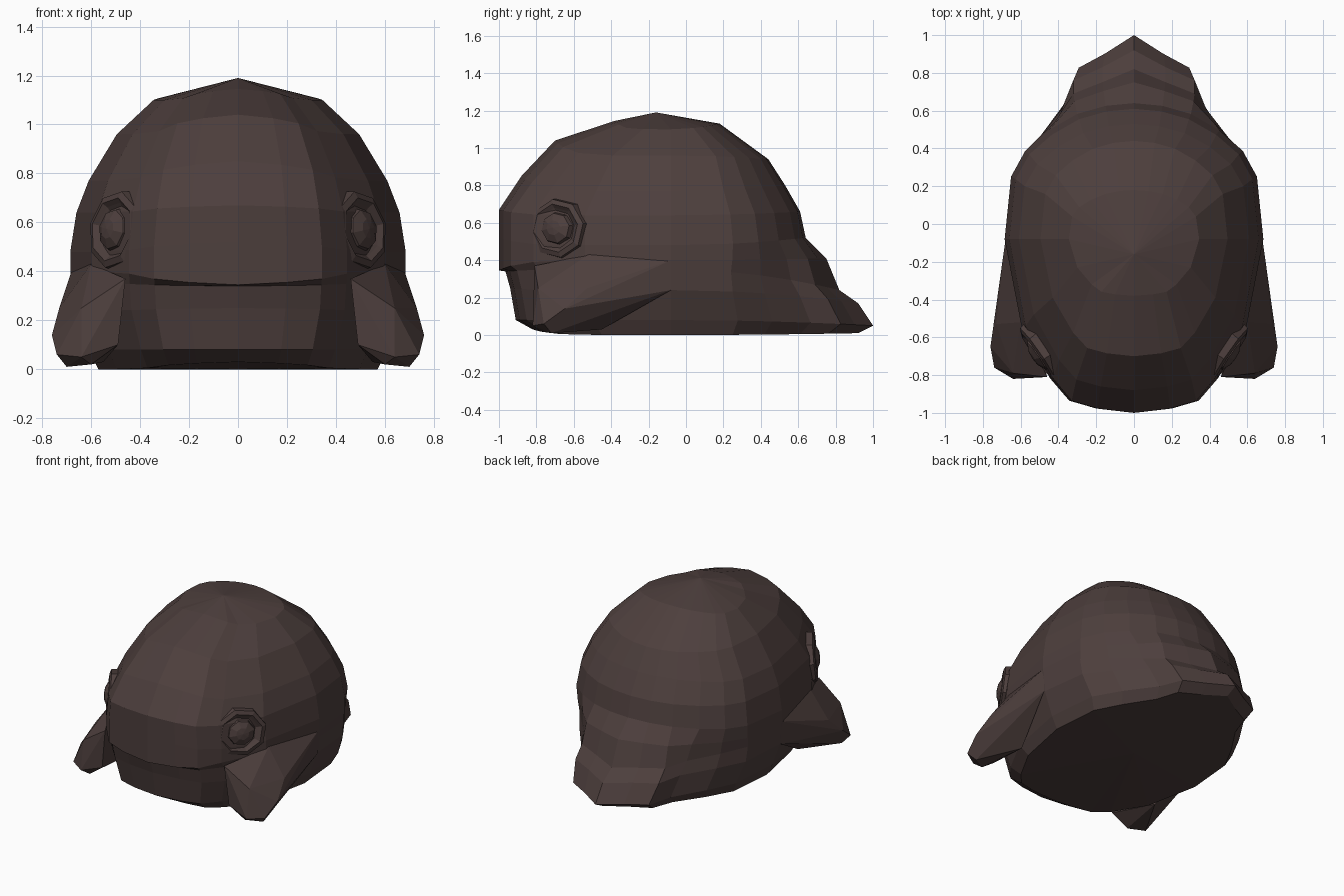
import bpy, bmesh, math
from mathutils import Vector

old = bpy.data.objects.get("Cube")
if old:
    bpy.data.objects.remove(old)

brown = bpy.data.materials.new("dark brown")
brown.use_nodes = True
colour = (0.074, 0.049, 0.046, 1)
brown.diffuse_color = colour
brown.node_tree.nodes["Principled BSDF"].inputs["Base Color"].default_value = colour


def finish(name, bm):
    bmesh.ops.recalc_face_normals(bm, faces=bm.faces)
    mesh = bpy.data.meshes.new(name)
    bm.to_mesh(mesh)
    bm.free()
    mesh.materials.append(brown)
    obj = bpy.data.objects.new(name, mesh)
    bpy.context.collection.objects.link(obj)
    return obj


def bridge(bm, rings):
    for low, high in zip(rings, rings[1:]):
        n = len(low)
        for i in range(n):
            j = (i + 1) % n
            bm.faces.new((low[i], low[j], high[j], high[i]))


def fan(bm, ring, tip):
    for i, v in enumerate(ring):
        bm.faces.new((v, ring[(i + 1) % len(ring)], tip))


# Body: plan outline as (share of half width, share of length from the middle)
FRONT = [(0, 1), (.29, .975), (.5, .93), (.65, .8), (.87, .5), (1, 0)]
DOME = [(.95, .46), (.84, .65), (.66, .8), (.44, .92), (.22, .98), (0, 1)]
TAIL = [(.95, .33), (.79, .5), (.57, .69), (.48, .84), (.25, .91), (0, 1)]
MIDDLE = -.08

# Each ring: front z, side z, back z, front y, back y, half width, tail share
RINGS = [
    (.03, 0, .01, -.82, .92, .57, 1),
    (.08, .08, .05, -.91, 1, .61, 1),
    (.25, .24, .17, -.94, .92, .67, 1),
    (.34, .35, .24, -.965, .82, .68, .8),
    (.345, .4, .41, -1, .75, .685, .5),
    (.52, .48, .52, -1, .64, .685, 0),
    (.67, .64, .66, -1, .61, .66, 0),
    (.85, .77, .8, -.88, .53, .61, 0),
    (1.04, .96, .94, -.7, .44, .495, 0),
    (1.145, 1.1, 1.13, -.38, .18, .345, 0),
]


def body_ring(bm, zf, zs, zb, yf, yb, width, tail):
    half = []
    for a, t in FRONT:
        half.append((a * width, MIDDLE + (yf - MIDDLE) * t, zs + (zf - zs) * t ** 8))
    for dome, fin in zip(DOME, TAIL):
        a, t = Vector(dome).lerp(Vector(fin), tail)
        half.append((a * width, MIDDLE + (yb - MIDDLE) * t, zs + (zb - zs) * t * t))
    mirrored = [(-x, y, z) for x, y, z in half[-2:0:-1]]
    return [bm.verts.new(p) for p in half + mirrored]


bm = bmesh.new()
rings = [body_ring(bm, *r) for r in RINGS]
bridge(bm, rings)
fan(bm, rings[-1], bm.verts.new((0, -.16, 1.19)))
fan(bm, rings[0], bm.verts.new((0, 0, 0)))
finish("body", bm)

# Paws: faceted lobes flaring out of the cheeks and flanks
PAW = [(.68, -.08, .4), (.675, -.08, .24), (.6, -.52, .43), (.46, -.81, .37),
       (.52, -.8, .25), (.73, -.53, .25), (.76, -.65, .14), (.74, -.76, .06),
       (.7, -.72, .01), (.64, -.82, .05), (.6, -.78, .02), (.49, -.8, .1),
       (.64, -.79, .25), (.55, -.45, .03)]

# Eyes: octagonal lathe profile as (radius, height) with a rim, groove and ball
EYE = [(.185, -.06), (.175, .005), (.145, .015), (.125, 0), (.1, -.015),
       (.09, .015), (.045, .035)]
SIDES = 8

for side, label in ((1, "left"), (-1, "right")):
    bm = bmesh.new()
    for x, y, z in PAW:
        bm.verts.new((side * x, y, z))
    bmesh.ops.convex_hull(bm, input=bm.verts)
    spare = [v for v in bm.verts if not v.link_faces]
    bmesh.ops.delete(bm, geom=spare, context="VERTS")
    finish(label + "_paw", bm)

    bm = bmesh.new()
    normal = Vector((side * .82, -.56, .1)).normalized()
    up = (Vector((0, .25, 1)) - normal * normal.dot(Vector((0, .25, 1)))).normalized()
    across = up.cross(normal)
    centre = Vector((side * .505, -.69, .57))
    rings = []
    for radius, height in EYE:
        ring = []
        for i in range(SIDES):
            angle = math.tau * (i + .5) / SIDES
            offset = across * math.cos(angle) + up * (.9 * math.sin(angle))
            ring.append(bm.verts.new(centre + offset * radius + normal * height))
        rings.append(ring)
    bridge(bm, rings)
    fan(bm, rings[-1], bm.verts.new(centre + normal * .04))
    finish(label + "_eye", bm)
